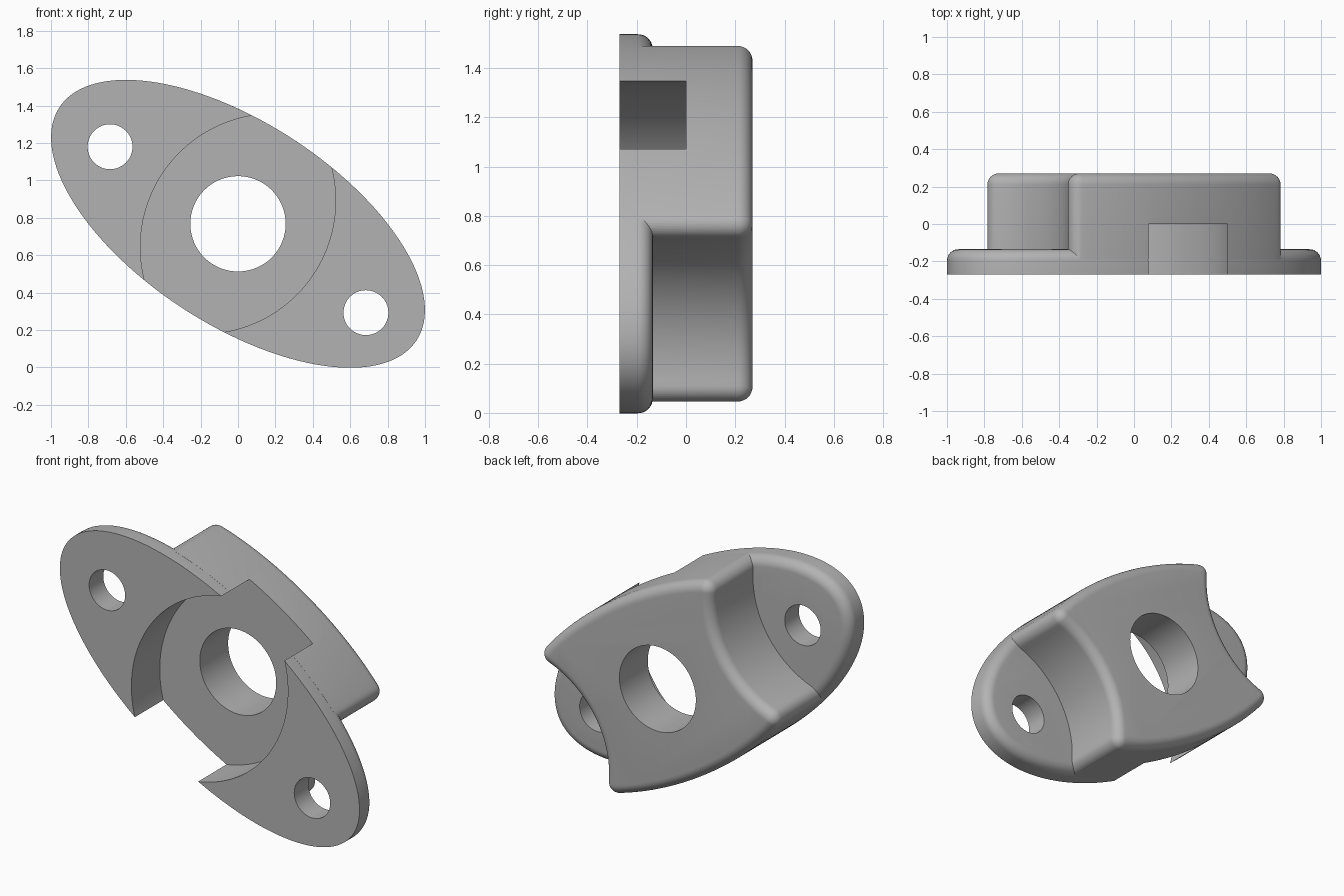
import bpy, bmesh
from math import sin, cos, pi, atan2, hypot, radians

if "Cube" in bpy.data.objects:
    bpy.data.objects.remove(bpy.data.objects["Cube"], do_unlink=True)

TILT, MID_Z = radians(33.1), 0.768      # long axis slopes down toward +x
A, B = 1.14, 0.54                       # oval half axes
FILLET = 0.06
FRONT, FLANGE_BACK, BACK = -0.27, -0.135, 0.27
SCOOP_X, SCOOP_R = 1.127, 0.592         # concave ends of the boss
c, s = cos(TILT), sin(TILT)

metal = bpy.data.materials.new("plain grey")
metal.use_nodes = True
GREY = (0.45, 0.45, 0.45, 1)
metal.diffuse_color = GREY
metal.node_tree.nodes["Principled BSDF"].inputs["Base Color"].default_value = GREY


def place(u, v, y):
    """Long-axis coordinates to model space."""
    return (u * c + v * s, y, v * c - u * s + MID_Z)


def loft(name, rings):
    """Closed solid from equal-length rings of (u, v, y)."""
    bm = bmesh.new()
    rows = [[bm.verts.new(place(*p)) for p in ring] for ring in rings]
    n = len(rows[0])
    for low, high in zip(rows, rows[1:]):
        for i in range(n):
            j = (i + 1) % n
            bm.faces.new((low[i], low[j], high[j], high[i]))
    bm.faces.new(rows[0])
    bm.faces.new(rows[-1])
    bmesh.ops.remove_doubles(bm, verts=bm.verts, dist=1e-5)
    bmesh.ops.recalc_face_normals(bm, faces=bm.faces)
    mesh = bpy.data.meshes.new(name)
    bm.to_mesh(mesh)
    bm.free()
    mesh.materials.append(metal)
    ob = bpy.data.objects.new(name, mesh)
    bpy.context.collection.objects.link(ob)
    return ob


def filleted(name, core, y0, y1, steps=8):
    """Prism with a rounded back rim; core holds (u, v, normal angle)."""
    levels = [(y0, FILLET)]
    for k in range(steps + 1):
        a = k / steps * pi / 2
        levels.append((y1 - FILLET + FILLET * sin(a), FILLET * cos(a)))
    return loft(name, [[(u + d * cos(n), v + d * sin(n), y) for u, v, n in core]
                       for y, d in levels])


def prism(name, outline, y0, y1):
    return loft(name, [[(u, v, y) for u, v in outline] for y in (y0, y1)])


def oval(t):
    """Point on the oval, moved inward by the fillet, with its normal."""
    n = atan2(sin(t) / B, cos(t) / A)
    return A * cos(t) - FILLET * cos(n), B * sin(t) - FILLET * sin(n), n


def span(a, b, n):
    return [a + (b - a) * i / n for i in range(n + 1)]


def combine(target, tool, operation):
    mod = target.modifiers.new(operation, 'BOOLEAN')
    mod.operation, mod.object, mod.solver = operation, tool, 'EXACT'
    bpy.context.view_layer.objects.active = target
    bpy.ops.object.modifier_apply(modifier=mod.name)
    bpy.data.objects.remove(tool, do_unlink=True)


# Oval flange
body = filleted("flanged_body", [oval(2 * pi * i / 160) for i in range(160)],
                FRONT, FLANGE_BACK)

# Boss: oval sides, concave ends, rounded corners
reach = SCOOP_R + FILLET
lo, hi = 0.1, pi / 2
for _ in range(40):
    t0 = (lo + hi) / 2
    u, v, n0 = oval(t0)
    if hypot(u - SCOOP_X, v) < reach:
        lo = t0
    else:
        hi = t0
a0 = atan2(v, SCOOP_X - u)              # half angle of the scoop
half = [oval(t) for t in span(t0, pi - t0, 48)]
half += [(-u, v, n) for n in span(pi - n0, pi + a0, 10)[1:]]
half += [(-SCOOP_X + reach * cos(a), reach * sin(a), a + pi)
         for a in span(a0, -a0, 30)[1:]]
half += [(-u, -v, n) for n in span(pi - a0, pi + n0, 10)[1:-1]]
core = half + [(-u, -v, n + pi) for u, v, n in half]
boss = filleted("boss", core, FLANGE_BACK - FILLET + 0.004, BACK)
combine(body, boss, 'UNION')

# Lens-shaped recess across the front
OFFSET, LENS_R = 0.227, 0.712
tip = atan2((LENS_R ** 2 - OFFSET ** 2) ** 0.5, OFFSET)
side = [(LENS_R * cos(a) - OFFSET, LENS_R * sin(a)) for a in span(-tip, tip, 64)[:-1]]
recess = prism("recess_cutter", side + [(-u, -v) for u, v in side], FRONT - 0.2, 0)
combine(body, recess, 'DIFFERENCE')

# Shaft bore and two bolt holes
for x, z, r in ((0, MID_Z, 0.255), (-0.684, 1.18, 0.12), (0.684, 0.293, 0.12)):
    z -= MID_Z
    u, v = x * c - z * s, x * s + z * c
    circle = [(u + r * cos(2 * pi * i / 64), v + r * sin(2 * pi * i / 64))
              for i in range(64)]
    combine(body, prism("hole_cutter", circle, FRONT - 0.2, BACK + 0.2), 'DIFFERENCE')

# Smooth curved walls, crisp edges
bpy.ops.object.select_all(action='DESELECT')
body.select_set(True)
bpy.context.view_layer.objects.active = body
bpy.ops.object.shade_smooth_by_angle(angle=radians(30))
